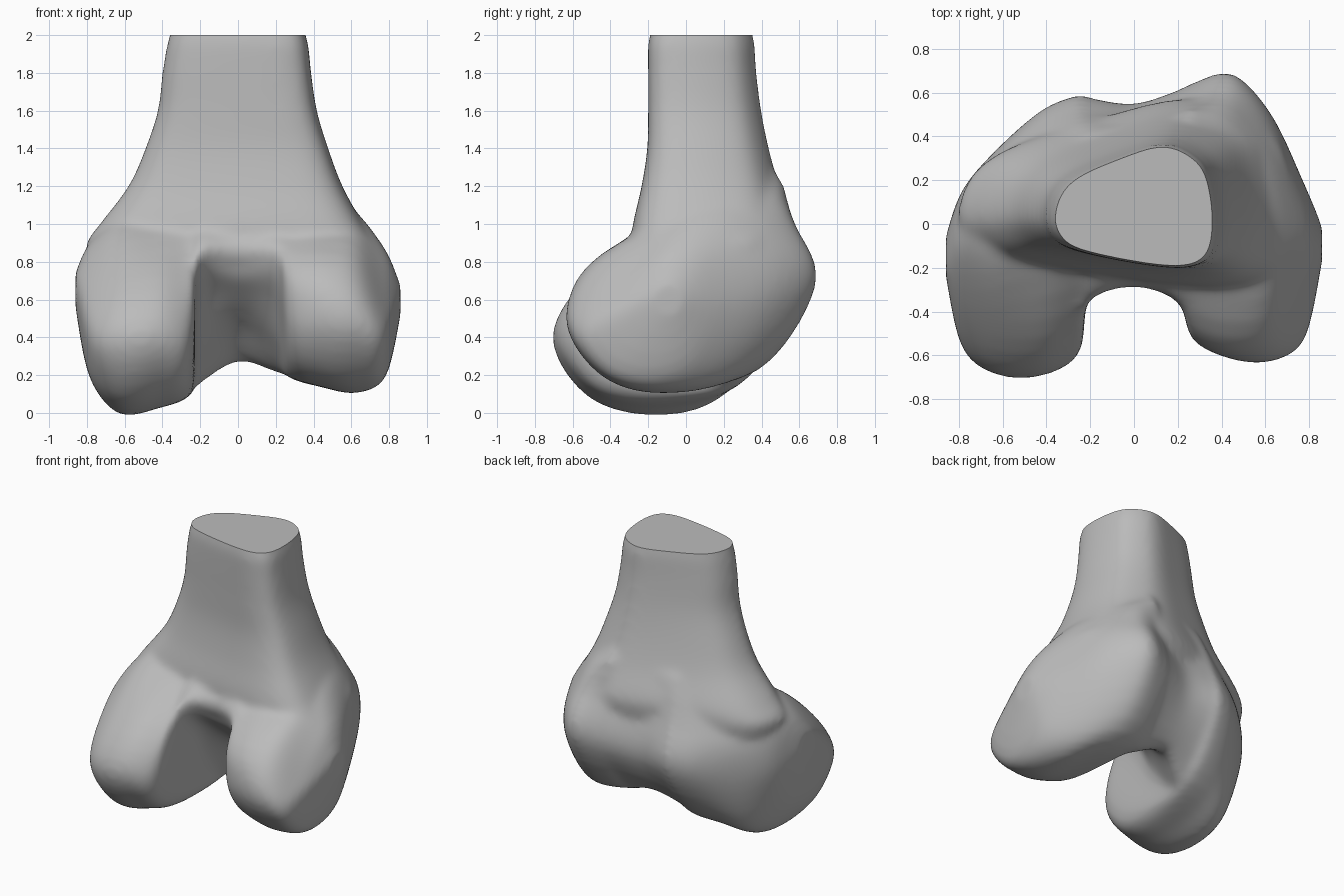
import bpy
import bmesh
from mathutils import Vector

default_cube = bpy.data.objects.get("Cube")
if default_cube:
    bpy.data.objects.remove(default_cube, do_unlink=True)


def smooth_between(a, b, c, d, t):
    """Curve passing through b and c, with a and d as outer neighbours."""
    return (b * 2 + (c - a) * t + (a * 2 - b * 5 + c * 4 - d) * t ** 2
            + (b * 3 - a - c * 3 + d) * t ** 3) / 2


def resample(points, steps, closed):
    """Refine a list of points along a smooth curve."""
    count = len(points)
    result = []
    for i in range(count if closed else count - 1):
        if closed:
            near = [points[(i + k) % count] for k in (-1, 0, 1, 2)]
        else:
            near = [points[min(max(i + k, 0), count - 1)] for k in (-1, 0, 1, 2)]
        result += [smooth_between(*near, s / steps) for s in range(steps)]
    if not closed:
        result.append(points[-1])
    return result


def loft(bm, sections, steps=5):
    """Skin a smooth closed solid over matching cross-sections."""
    rings = [resample(section, steps, True) for section in sections]
    columns = [resample(list(column), steps, False) for column in zip(*rings)]
    grid = [[bm.verts.new(p) for p in ring] for ring in zip(*columns)]
    for low, high in zip(grid, grid[1:]):
        for i in range(len(low)):
            j = (i + 1) % len(low)
            bm.faces.new((low[i], low[j], high[j], high[i]))
    bm.faces.new(grid[0])
    bm.faces.new(grid[-1])


def side_section(x, outline):
    return [Vector((x, y, z)) for y, z in outline]


# Side outlines run: back, low back, bottom, low front,
# front, high front, top, high back
right_condyle = {
    -.86: [(-.25, .65), (-.22, .58), (-.15, .55), (-.08, .58),
           (-.05, .65), (-.09, .73), (-.15, .75), (-.22, .72)],
    -.785: [(-.57, .41), (-.42, .22), (-.2, .19), (0, .28),
            (.15, .55), (.1, .83), (-.1, .89), (-.42, .65)],
    -.63: [(-.69, .41), (-.51, .09), (-.15, -.005), (.16, .1),
           (.33, .5), (.28, .83), (-.03, 1.03), (-.45, .75)],
    -.42: [(-.695, .43), (-.52, .12), (-.18, .025), (.25, .13),
           (.51, .53), (.45, .84), (.16, 1.13), (-.44, .79)],
    -.25: [(-.59, .45), (-.46, .2), (-.14, .1), (.28, .15),
           (.575, .55), (.52, .86), (.25, 1.25), (-.38, .8)],
}
groove_and_notch = {
    -.2: [(-.34, .77), (-.19, .58), (-.02, .32), (.24, .16),
          (.56, .55), (.51, .87), (.3, 1.27), (-.28, .93)],
    0: [(-.25, .76), (-.13, .62), (.08, .45), (.33, .27),
        (.54, .57), (.5, .9), (.36, 1.3), (-.24, .95)],
    .2: [(-.35, .77), (-.21, .57), (-.02, .37), (.3, .22),
         (.6, .6), (.54, .95), (.4, 1.3), (-.27, .95)],
}
left_condyle = {
    .27: [(-.53, .55), (-.4, .3), (-.1, .2), (.36, .23),
          (.635, .62), (.57, .95), (.4, 1.28), (-.4, .85)],
    .45: [(-.62, .52), (-.46, .23), (-.15, .135), (.37, .22),
          (.675, .65), (.6, .94), (.3, 1.18), (-.45, .84)],
    .63: [(-.63, .5), (-.46, .21), (-.15, .105), (.22, .2),
          (.49, .63), (.4, .92), (.07, 1.06), (-.43, .81)],
    .78: [(-.53, .42), (-.38, .23), (-.15, .19), (.05, .29),
          (.18, .58), (.1, .82), (-.1, .85), (-.38, .62)],
    .86: [(-.18, .6), (-.15, .53), (-.1, .51), (-.04, .53),
          (-.01, .6), (-.04, .66), (-.1, .68), (-.15, .66)],
}

# Shaft cross-section in a unit box, wide corner to the left front
shaft_outline = [
    (-1, -.16), (-.9, .24), (-.65, .53), (-.14, .82), (.28, 1),
    (.56, .96), (.86, .67), (.98, .16), (1, -.45), (.9, -.85),
    (.6, -1), (0, -.92), (-.72, -.7), (-.95, -.45),
]
# Height, then right, left, back and front limits
shaft_levels = [
    (.8, -.78, .74, -.25, .54), (.9, -.8, .73, -.28, .56),
    (1, -.73, .66, -.28, .56), (1.2, -.58, .55, -.235, .49),
    (1.4, -.49, .475, -.205, .435), (1.6, -.425, .415, -.2, .395),
    (1.8, -.4, .385, -.2, .37), (1.95, -.375, .37, -.2, .36),
    (2, -.36, .355, -.19, .35), (2.1, -.34, .335, -.17, .33),
]


def shaft_section(z, right, left, back, front):
    centre = Vector(((right + left) / 2, (back + front) / 2, z))
    half_x, half_y = (left - right) / 2, (front - back) / 2
    return [centre + Vector((u * half_x, v * half_y, 0)) for u, v in shaft_outline]


# Condyles joined across the groove, with the shaft rising out of them
bm = bmesh.new()
stations = {**right_condyle, **groove_and_notch, **left_condyle}
loft(bm, [side_section(x, outline) for x, outline in stations.items()])
loft(bm, [shaft_section(*level) for level in shaft_levels])
bmesh.ops.recalc_face_normals(bm, faces=bm.faces)
mesh = bpy.data.meshes.new("bone_end")
bm.to_mesh(mesh)
bm.free()
bone = bpy.data.objects.new("bone_end", mesh)
bpy.context.scene.collection.objects.link(bone)

# Fuse the parts into one skin and soften the joins
fuse = bone.modifiers.new("fuse", "REMESH")
fuse.mode = "VOXEL"
fuse.voxel_size = .02
soften = bone.modifiers.new("soften", "SMOOTH")
soften.factor = .5
soften.iterations = 18
bpy.context.view_layer.update()
graph = bpy.context.evaluated_depsgraph_get()
fused = bpy.data.meshes.new_from_object(bone.evaluated_get(graph))
bone.modifiers.clear()
bone.data = fused

# Saw the shaft off flat at the top
bm = bmesh.new()
bm.from_mesh(fused)
cut = bmesh.ops.bisect_plane(
    bm, geom=bm.verts[:] + bm.edges[:] + bm.faces[:],
    plane_co=(0, 0, 2), plane_no=(0, 0, 1), clear_outer=True)
rim = [e for e in cut["geom_cut"] if isinstance(e, bmesh.types.BMEdge)]
bmesh.ops.holes_fill(bm, edges=rim, sides=0)
bmesh.ops.recalc_face_normals(bm, faces=bm.faces)
bm.to_mesh(fused)
bm.free()

# Plain grey bone
grey = bpy.data.materials.new("bone_grey")
grey.use_nodes = True
colour = (.5, .5, .5, 1)
grey.diffuse_color = colour
grey.node_tree.nodes["Principled BSDF"].inputs["Base Color"].default_value = colour
fused.materials.clear()
fused.materials.append(grey)

bpy.ops.object.select_all(action="DESELECT")
bone.select_set(True)
bpy.context.view_layer.objects.active = bone
bpy.ops.object.shade_smooth_by_angle(angle=.9)
